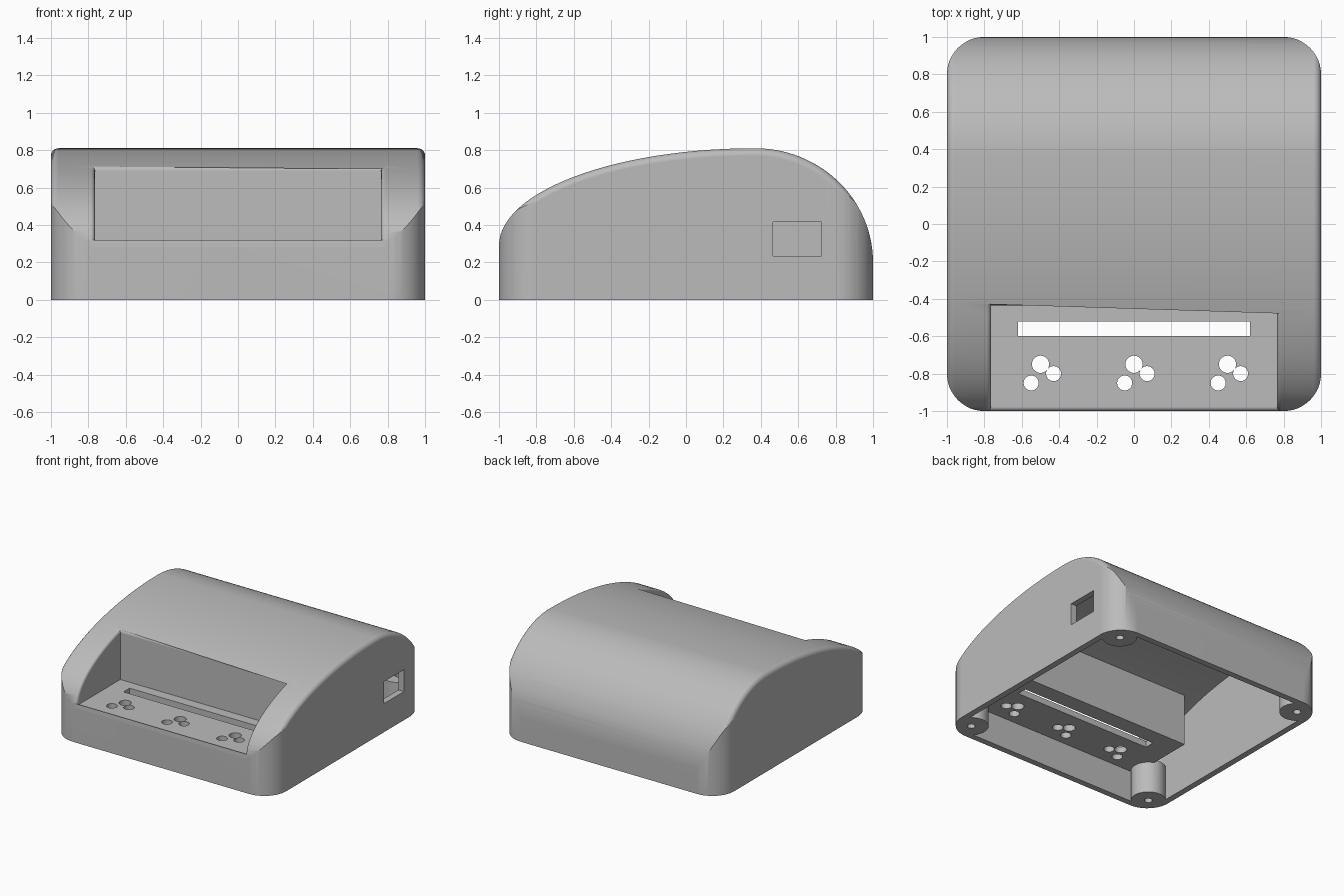
import bpy, bmesh, math

if "Cube" in bpy.data.objects:
    bpy.data.objects.remove(bpy.data.objects["Cube"])

WALL = 0.05
PX, PY, PZ = 0.765, -0.435, 0.305      # pocket half width, back wall, floor


def finish(bm, name):
    bmesh.ops.recalc_face_normals(bm, faces=bm.faces)
    me = bpy.data.meshes.new(name)
    bm.to_mesh(me)
    bm.free()
    ob = bpy.data.objects.new(name, me)
    bpy.context.collection.objects.link(ob)
    return ob


def loft(rings, name):
    """Closed solid skinned through rings with equal point counts."""
    bm = bmesh.new()
    vs = [[bm.verts.new(p) for p in r] for r in rings]
    n = len(rings[0])
    for a, b in zip(vs, vs[1:]):
        for i in range(n):
            bm.faces.new((a[i], a[(i + 1) % n], b[(i + 1) % n], b[i]))
    bm.faces.new(vs[0])
    bm.faces.new(vs[-1])
    return finish(bm, name)


def box(x0, x1, y0, y1, z0, z1, name="cutter"):
    return loft([[(x0, y0, z), (x1, y0, z), (x1, y1, z), (x0, y1, z)] for z in (z0, z1)], name)


def rod(x, y, r, z0, z1, n=32):
    return loft([[(x + r * math.cos(2 * math.pi * i / n), y + r * math.sin(2 * math.pi * i / n), z)
                  for i in range(n)] for z in (z0, z1)], "cutter")


def profile(o, base):
    """Side outline (y, z) from two quarter ellipses, inset by o."""
    pts = [(-1 + o, base)]
    n = 28
    for i in range(n + 1):
        a = math.pi / 2 * i / n
        pts.append((0.37 - (1.37 - o) * math.cos(a), 0.29 + (0.52 - o) * math.sin(a)))
    for i in range(1, n + 1):
        a = math.pi / 2 * i / n
        pts.append((0.37 + (0.63 - o) * math.sin(a), 0.2 + (0.61 - o) * math.cos(a)))
    return pts + [(1 - o, base)]


def plan(o, name):
    """Rounded-square prism, inset by o."""
    ring = []
    for k, (sx, sy) in enumerate(((1, 1), (-1, 1), (-1, -1), (1, -1))):
        for i in range(13):
            a = math.pi / 2 * (k + i / 12)
            ring.append((sx * 0.8 + (0.2 - o) * math.cos(a), sy * 0.8 + (0.2 - o) * math.sin(a)))
    return loft([[(x, y, z) for x, y in ring] for z in (-1, 2)], name)


def boolean(ob, other, op="DIFFERENCE"):
    m = ob.modifiers.new("cut", "BOOLEAN")
    m.operation, m.solver, m.object = op, "EXACT", other
    bpy.context.view_layer.objects.active = ob
    bpy.ops.object.modifier_apply(modifier=m.name)
    bpy.data.objects.remove(other)


# Outer body: profile swept across x with rounded side edges, trimmed to the plan
R = 0.04
arc = [(1 - R + R * math.sin(a), R - R * math.cos(a)) for a in (math.pi / 2 * i / 6 for i in range(7))]
stations = [(-x, o) for x, o in reversed(arc)] + arc
body = loft([[(x, y, z) for y, z in profile(o, 0)] for x, o in stations], "housing")
boolean(body, plan(0, "trim"), "INTERSECT")

# Front pocket with a rounded rim
boolean(body, box(-PX, PX, -2, PY, PZ, 2))
bm = bmesh.new()
bm.from_mesh(body.data)


def in_pocket(f):
    def on(test):
        return all(test(v.co) for v in f.verts)
    e = 1e-4
    inside = on(lambda c: abs(c.x) < PX + e and c.y < PY + e and c.z > PZ - e)
    return inside and (on(lambda c: abs(abs(c.x) - PX) < e) or on(lambda c: abs(c.y - PY) < e)
                       or on(lambda c: abs(c.z - PZ) < e))


pocket = {f for f in bm.faces if in_pocket(f)}
rim = [e for e in bm.edges if sum(f in pocket for f in e.link_faces) == 1]
bmesh.ops.bevel(bm, geom=rim, offset=0.022, segments=4, profile=0.5, affect="EDGES", clamp_overlap=False)
bm.to_mesh(body.data)
bm.free()

# Hollow inside, leaving the pocket walls and four screw posts
cavity = loft([[(x, y, z) for y, z in profile(WALL, -0.2)] for x in (-1 + WALL, 1 - WALL)], "cavity")
boolean(cavity, plan(WALL, "trim"), "INTERSECT")
boolean(cavity, box(-PX - WALL, PX + WALL, -2, PY + WALL, PZ - WALL, 2))
for sx in (-1, 1):
    for sy in (-1, 1):
        boolean(cavity, rod(sx * 0.86, sy * 0.86, 0.13, -0.5, 0.28))
boolean(body, cavity)
for sx in (-1, 1):
    for sy in (-1, 1):
        boolean(body, rod(sx * 0.86, sy * 0.86, 0.03, -0.1, 0.285, 20))

# Slot and three clusters of round holes in the pocket floor
boolean(body, box(-0.62, 0.62, -0.6, -0.52, 0.2, 0.4))
for cx in (-0.5, 0, 0.5):
    for dx, y, r in ((0, -0.75, 0.046), (0.07, -0.8, 0.04), (-0.05, -0.85, 0.04)):
        boolean(body, rod(cx + dx, y, r, 0.2, 0.4))

# Socket window in the right wall
boolean(body, box(0.9, 1.1, 0.465, 0.725, 0.235, 0.415))

# Material and smooth shading
mat = bpy.data.materials.new("light_grey")
mat.diffuse_color = (0.5, 0.5, 0.5, 1)
mat.use_nodes = True
mat.node_tree.nodes["Principled BSDF"].inputs["Base Color"].default_value = mat.diffuse_color
body.data.materials.clear()
body.data.materials.append(mat)
for p in body.data.polygons:
    p.material_index = 0
bpy.context.view_layer.objects.active = body
body.select_set(True)
bpy.ops.object.shade_smooth_by_angle(angle=math.radians(30))
w = body.modifiers.new("normals", "WEIGHTED_NORMAL")
w.keep_sharp = True
